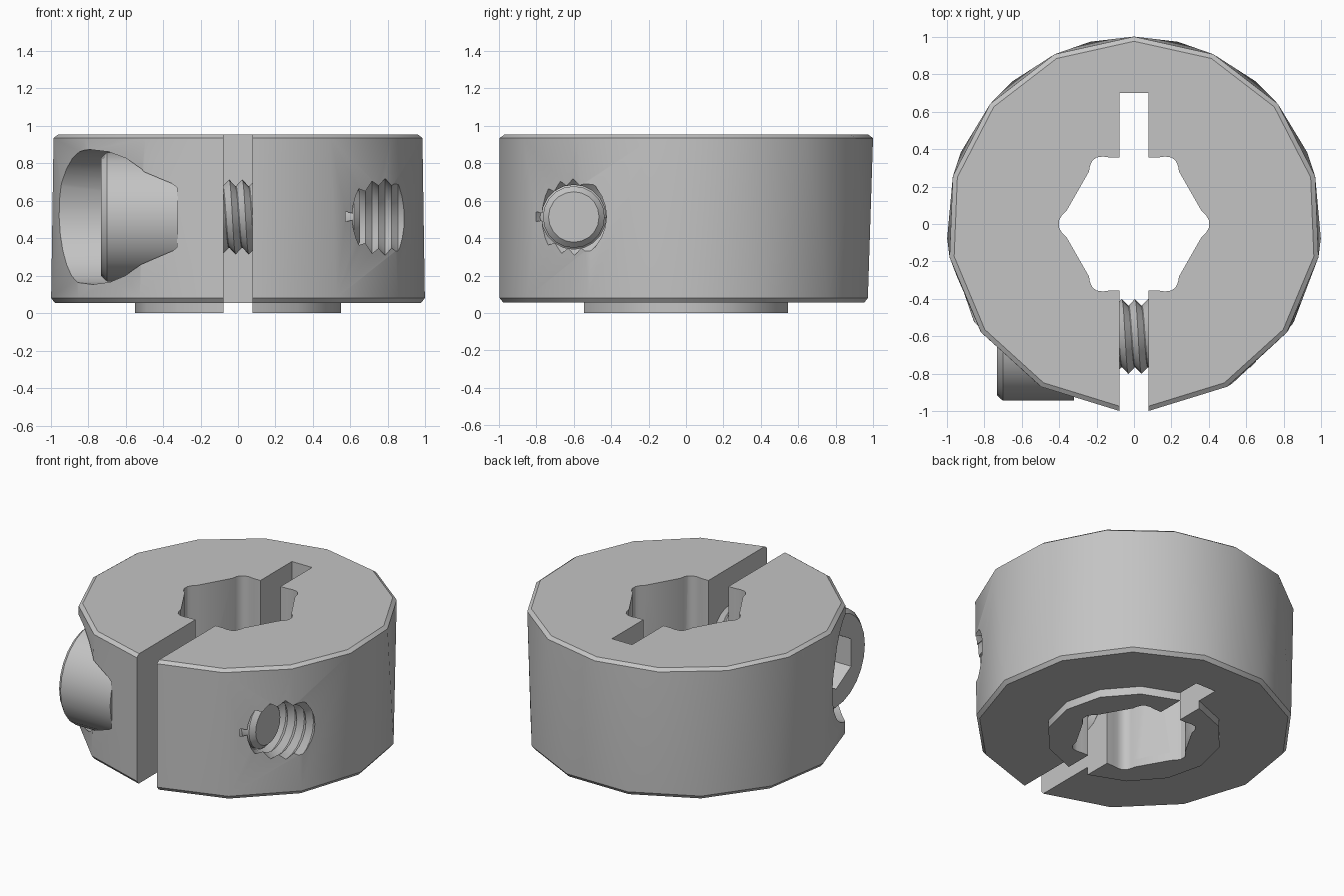
import bpy, bmesh
from math import sin, cos, pi, radians, sqrt
from mathutils import Vector

if "Cube" in bpy.data.objects:
    bpy.data.objects.remove(bpy.data.objects["Cube"], do_unlink=True)

steel = bpy.data.materials.new("grey steel")
steel.use_nodes = True
GREY = (0.55, 0.55, 0.55, 1)
steel.diffuse_color = GREY
steel.node_tree.nodes["Principled BSDF"].inputs["Base Color"].default_value = GREY

SLIT = 0.077            # half width of the slit
AXIS_Y, AXIS_Z = -0.6, 0.513   # screw axis, parallel to x
PITCH = 0.07


def finish(name, bm):
    bmesh.ops.recalc_face_normals(bm, faces=bm.faces)
    mesh = bpy.data.meshes.new(name)
    bm.to_mesh(mesh)
    bm.free()
    mesh.materials.append(steel)
    obj = bpy.data.objects.new(name, mesh)
    bpy.context.collection.objects.link(obj)
    return obj


def prism(name, points, z0, z1):
    bm = bmesh.new()
    face = bm.faces.new([bm.verts.new((x, y, z0)) for x, y in points])
    ext = bmesh.ops.extrude_face_region(bm, geom=[face])
    top = [v for v in ext["geom"] if isinstance(v, bmesh.types.BMVert)]
    bmesh.ops.translate(bm, verts=top, vec=(0, 0, z1 - z0))
    return finish(name, bm)


def axle(name, profile, sides, phase=0.0):
    """Closed solid of revolution about the screw axis from (x, radius) pairs."""
    bm = bmesh.new()
    rings = []
    for x, r in profile:
        angles = [2 * pi * (j + phase) / sides for j in range(sides)]
        rings.append([bm.verts.new((x, AXIS_Y + r * cos(a), AXIS_Z + r * sin(a)))
                      for a in angles])
    for a, b in zip(rings, rings[1:]):
        for j in range(sides):
            k = (j + 1) % sides
            bm.faces.new((a[j], a[k], b[k], b[j]))
    bm.faces.new(rings[0])
    bm.faces.new(rings[-1])
    return finish(name, bm)


def cut(obj, cutters):
    for cutter in cutters:
        cutter.hide_render = True
        mod = obj.modifiers.new("cut", 'BOOLEAN')
        mod.operation = 'DIFFERENCE'
        mod.solver = 'EXACT'
        mod.object = cutter
    graph = bpy.context.evaluated_depsgraph_get()
    mesh = bpy.data.meshes.new_from_object(obj.evaluated_get(graph))
    obj.modifiers.clear()
    obj.data = mesh


def smooth(obj, angle=30):
    bpy.ops.object.select_all(action='DESELECT')
    obj.select_set(True)
    bpy.context.view_layer.objects.active = obj
    bpy.ops.object.shade_smooth_by_angle(angle=radians(angle))


# Collar body: upper and lower rims have different numbers of segments
START, SWEEP = radians(-85.4), radians(350.8)
bm = bmesh.new()
for z, r, n in ((0.055, 0.98, 13), (0.08, 1, 13), (0.935, 1, 14), (0.953, 0.975, 14)):
    for i in range(n + 1):
        a = START + SWEEP * i / n
        bm.verts.new((r * cos(a), r * sin(a), z))
bmesh.ops.convex_hull(bm, input=bm.verts)
body = finish("collar_body", bm)

# Boss under the collar
edge = radians(82)
half = [(0.55 * cos(a), 0.55 * sin(a)) for a in
        [edge * (i / 3 - 1) for i in range(7)]]
boss = prism("bottom_boss", half + [(-x, -y) for x, y in half], 0, 0.057)

# Hexagonal bore with relieved corners, plus slit and back notch
quarter = [(0.4, 0.02), (0.385, 0.045), (0.36, 0.07), (0.24, 0.28), (0.235, 0.31),
           (0.222, 0.338), (0.2, 0.355), (0.165, 0.36), (0.13, 0.355), (SLIT, 0.355)]
back = quarter + [(SLIT, 0.7), (-SLIT, 0.7)] + [(-x, y) for x, y in reversed(quarter)]
front = [(-x, -y) for x, y in quarter] + [(-SLIT, -1.2), (SLIT, -1.2)] \
    + [(x, -y) for x, y in reversed(quarter)]
bore = prism("bore_cutter", back + front, -0.1, 1.1)

# Screw pocket and tapped hole
pocket = axle("pocket_cutter", [(-1.3, 0.36), (-0.325, 0.36)], 24)
tap = axle("tap_cutter", [(0.4 + i * PITCH / 2, 0.205 if i % 2 else 0.172)
                          for i in range(24)], 20)
cut(body, [bore, pocket, tap])
cut(boss, [bore])

# Screw head with hexagonal socket
head = axle("screw_head", [(-0.73, 0.315), (-0.7, 0.343), (-0.32, 0.343)], 24)
socket = axle("socket_cutter", [(-0.9, 0.19), (-0.5, 0.19)], 6, 0.5)
cut(head, [socket])

# Screw core with chamfered tip
core = axle("screw_core", [(-0.33, 0.165), (0.62, 0.165), (0.65, 0.135)], 20)

# Helical thread around the core
bm = bmesh.new()
SIDES = 20
rows = []
for k in range(27):
    r = 0.2 if k % 2 else 0.163
    row = []
    for j in range(SIDES + 1):
        a = 2 * pi * j / SIDES
        x = -0.38 + PITCH * (k / 2 + j / SIDES)
        row.append(bm.verts.new((x, AXIS_Y + r * cos(a), AXIS_Z + r * sin(a))))
    rows.append(row)
for a, b in zip(rows, rows[1:]):
    for j in range(SIDES):
        bm.faces.new((a[j], a[j + 1], b[j + 1], b[j]))
bmesh.ops.remove_doubles(bm, verts=bm.verts, dist=0.0005)
inside = [v for v in bm.verts if v.co.x < -0.31]
bmesh.ops.delete(bm, geom=inside, context='VERTS')
thread = finish("screw_thread", bm)

for cutter in (bore, pocket, tap, socket):
    bpy.data.objects.remove(cutter, do_unlink=True)
for part in (body, boss, head, core, thread):
    smooth(part)
